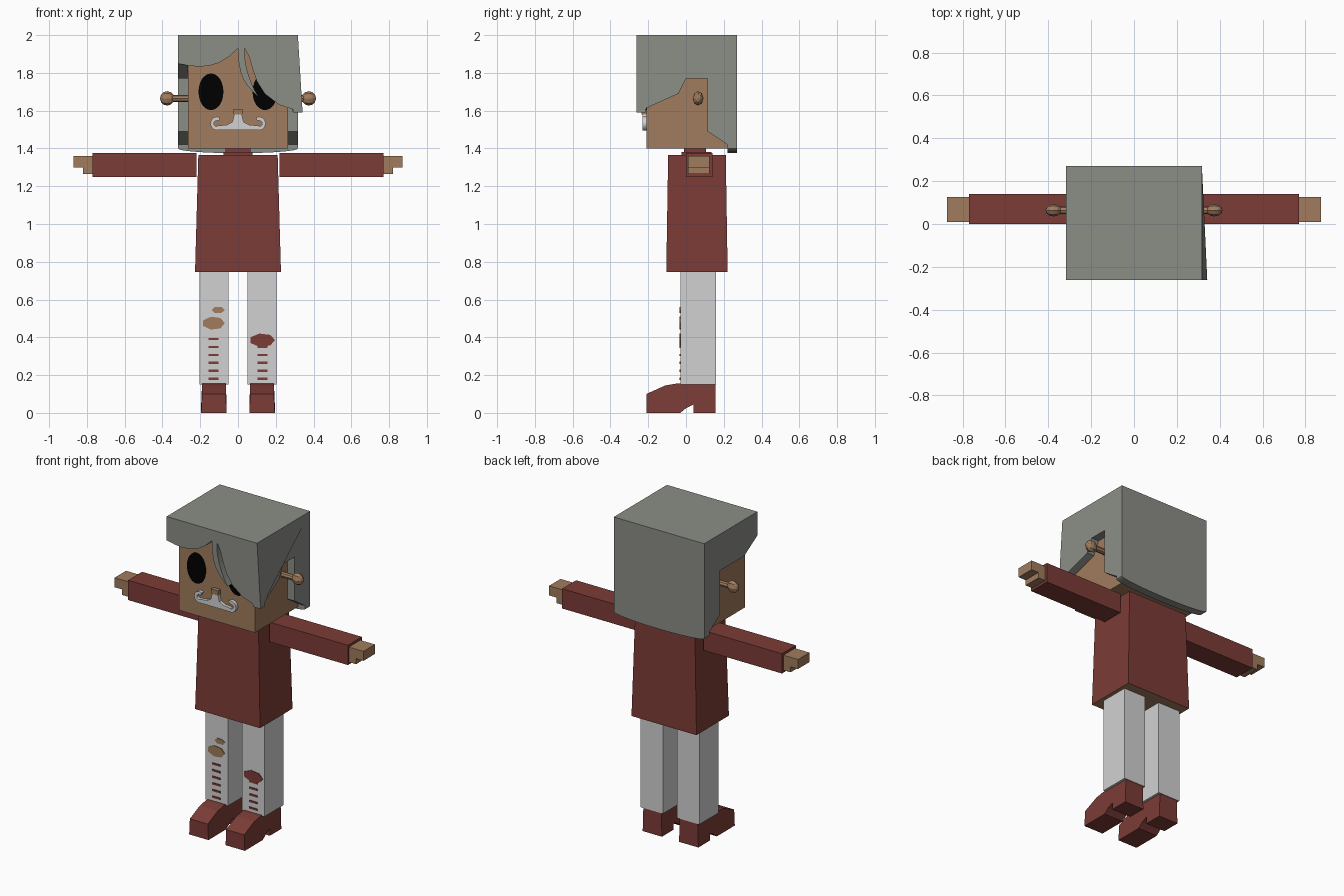
import bpy, bmesh, math
from mathutils import Matrix, Vector
from mathutils.geometry import interpolate_bezier

default_cube = bpy.data.objects.get("Cube")
if default_cube:
    bpy.data.objects.remove(default_cube, do_unlink=True)


def material(name, *colour):
    mat = bpy.data.materials.new(name)
    mat.use_nodes = True
    mat.diffuse_color = (*colour, 1)
    shader = mat.node_tree.nodes["Principled BSDF"]
    shader.inputs["Base Color"].default_value = mat.diffuse_color
    return mat


hair = material("grey hair", .26, .27, .24)
skin = material("tan skin", .35, .2, .11)
red = material("brick red", .2, .045, .037)
white = material("off white", .64, .64, .64)
black = material("black", 0, 0, 0)


def finish(name, bm, *materials):
    bmesh.ops.recalc_face_normals(bm, faces=bm.faces)
    mesh = bpy.data.meshes.new(name)
    bm.to_mesh(mesh)
    bm.free()
    for mat in materials:
        mesh.materials.append(mat)
    obj = bpy.data.objects.new(name, mesh)
    bpy.context.collection.objects.link(obj)
    return obj


def prism(name, outline, axis, start, end, mat, side=1):
    """Extrude an outline along x (outline in y, z) or along y (outline in x, z)."""
    bm = bmesh.new()
    if axis == "x":
        corners = [(side * start, u, v) for u, v in outline]
        travel = Vector((side * (end - start), 0, 0))
    else:
        corners = [(side * u, start, v) for u, v in outline]
        travel = Vector((0, end - start, 0))
    cap = bm.faces.new([bm.verts.new(corner) for corner in corners])
    result = bmesh.ops.extrude_face_region(bm, geom=[cap], use_keep_orig=True)
    moved = [item for item in result["geom"] if isinstance(item, bmesh.types.BMVert)]
    bmesh.ops.translate(bm, verts=moved, vec=travel)
    return finish(name, bm, mat)


def box(name, left, right, front, back, bottom, top, mat, side=1):
    outline = [(left, bottom), (right, bottom), (right, top), (left, top)]
    return prism(name, outline, "y", front, back, mat, side)


def arc(x, z, width, height, start=0, sweep=math.tau, steps=24):
    angles = [start + sweep * i / steps for i in range(steps)]
    return [(x + width * math.cos(a), z + height * math.sin(a)) for a in angles]


def curve(*controls, steps=7):
    points = interpolate_bezier(*[Vector(point) for point in controls], steps)
    return [tuple(point) for point in points]


# Shared levels and edges
crown, lid, chin, shoulder, hem, ankle = 2, 1.95, 1.4, 1.37, .745, .155
head_side, hair_side, wall = .266, .317, .05
face, hair_front, hair_rear = -.21, -.262, .27
inner_leg, outer_leg, shin = .05, .205, -.03
ear_y, ear_z = .064, 1.665

# Head and face
box("head", -head_side, head_side, face, hair_rear - wall, chin, lid, skin)
box("nose", -.025, .025, face - .025, face, 1.58, 1.61, skin)

# Hair: lid, swept fringe, loose strand, long lock and back
box("hair_top", -hair_side, hair_side, hair_front, hair_rear, lid, crown, hair)
fringe_back = hair_front + wall - .002
sweep = curve((-hair_side, 1.85), (-.2, 1.82), (-.1, 1.82), (0, 1.93))
strand = curve((0, 1.93), (0, 1.77), (.04, 1.74), (.11, 1.67))
strand += curve((.11, 1.67), (.06, 1.75), (.03, 1.85), (.035, 1.93))
lock = curve((.035, 1.93), (.1, 1.86), (.04, 1.65), (.34, 1.59))
ends = [(hair_side, crown), (-hair_side, crown)]
prism("hair_fringe", sweep + strand[1:] + lock[1:] + ends,
      "y", hair_front, fringe_back, hair)
nape = arc(0, chin, hair_side, .025, math.pi, math.pi)
prism("hair_back", nape + [(hair_side, chin)] + ends, "y", hair_rear - wall, hair_rear, hair)

# Hair sides: the left one carries the long lock, which flares outward
notch, notch_top = .115, 1.77
rear = [(notch, notch_top), (notch, 1.49), (.235, 1.41), (hair_rear, 1.41),
        (hair_rear, crown), (hair_front, crown)]
long_edge = [(hair_front, 1.59), (-.04, 1.69), (0, notch_top)]
short_edge = [(hair_front, 1.85), (-.13, notch_top)]
panel = prism("hair_left_side", rear + long_edge, "x", head_side, hair_side, hair)
for vert in panel.data.vertices:
    if vert.co.y < face and vert.co.z < notch_top:
        vert.co.x += wall / 2
prism("hair_right_side", rear + short_edge, "x", head_side, hair_side, hair, side=-1)

# Torso: wider at the hem, with a bare underside
bm = bmesh.new()
bmesh.ops.create_cube(bm, size=1)
for vert in bm.verts:
    at_hem = vert.co.z < 0
    vert.co.x *= .455 if at_hem else .42
    vert.co.y = vert.co.y * (.325 if at_hem else .305) + .058
    vert.co.z = hem if at_hem else shoulder - .005
bm.normal_update()
for poly in bm.faces:
    poly.material_index = int(poly.normal.z < -.9)
finish("torso", bm, red, skin)
box("collar", -.078, .078, -.025, .135, shoulder - .01, shoulder + .01, red)
box("neck", -.065, .065, -.01, .105, shoulder, chin, red)

# Outlines for the paired parts
shoe = [(ankle, 0), (ankle, ankle), (-.05, ankle), (-.11, .145), (face, .1), (face, 0),
        (shin, 0), (0, .025), (.04, .045), (.04, 0)]
whisker = [(0, 1.58), (.02, 1.58), (.03, 1.54), (.06, 1.525), (.11, 1.52), (.11, 1.497),
           (0, 1.497)]
curl_start, curl_sweep = -math.pi / 2, math.pi * 1.2
curl = arc(.11, 1.532, .036, .036, curl_start, curl_sweep)
curl += reversed(arc(.11, 1.532, .018, .015, curl_start, curl_sweep))

for label, side in (("left", 1), ("right", -1)):
    prism(label + "_eye", arc(.143, 1.7, .066, .097), "y", face - .003, face, black, side)
    for part, outline in (("_whisker", whisker), ("_whisker_curl", curl)):
        prism(label + part, outline, "y", face - .02, face, white, side)

    # Arm and stepped hand
    wrist = .77
    box(label + "_arm", .22, wrist, 0, .14, 1.25, shoulder + .005, red, side)
    box(label + "_palm", wrist, .82, .01, .125, 1.265, 1.36, skin, side)
    box(label + "_fingers", .82, .872, .01, .125, 1.3, 1.36, skin, side)

    # Leg and shoe, narrower above the sole
    box(label + "_leg", inner_leg, outer_leg, shin, .16, ankle - .005, hem, white, side)
    obj = prism(label + "_shoe", shoe, "x", inner_leg + .01, outer_leg - .01, red, side)
    middle = side * (inner_leg + outer_leg) / 2
    for vert in obj.data.vertices:
        if vert.co.z > .09:
            vert.co.x = middle + (vert.co.x - middle) * .93

    # Ear bolt with a faceted knob
    bm = bmesh.new()
    turn = Matrix.Rotation(math.pi / 2, 4, "Y")
    rod = Matrix.Translation((side * .3, ear_y, ear_z))
    knob = Matrix.Translation((side * .375, ear_y, ear_z))
    squash = Matrix.Diagonal((1, .75, 1, 1))
    bmesh.ops.create_cone(bm, cap_ends=True, segments=8, radius1=.018, radius2=.018,
                          depth=.11, matrix=rod @ turn)
    bmesh.ops.create_uvsphere(bm, u_segments=8, v_segments=6, radius=.038,
                              matrix=knob @ squash @ turn)
    finish(label + "_ear_bolt", bm, skin)

    # Stitches down the shin
    for row in range(5 if side > 0 else 6):
        low = .175 + row * .042
        box(label + "_stitch", .102, .157, shin - .004, shin, low, low + .012, red, side)

# Torn right knee and patched left knee
tears = {"knee_tear": (arc(-.13, .475, .06, .035, steps=7), skin),
         "knee_slit": (arc(-.105, .545, .035, .018, steps=6), skin),
         "knee_patch": (arc(.128, .385, .068, .036, steps=7), red)}
for name, (outline, mat) in tears.items():
    prism(name, outline, "y", shin - .005, shin, mat)
